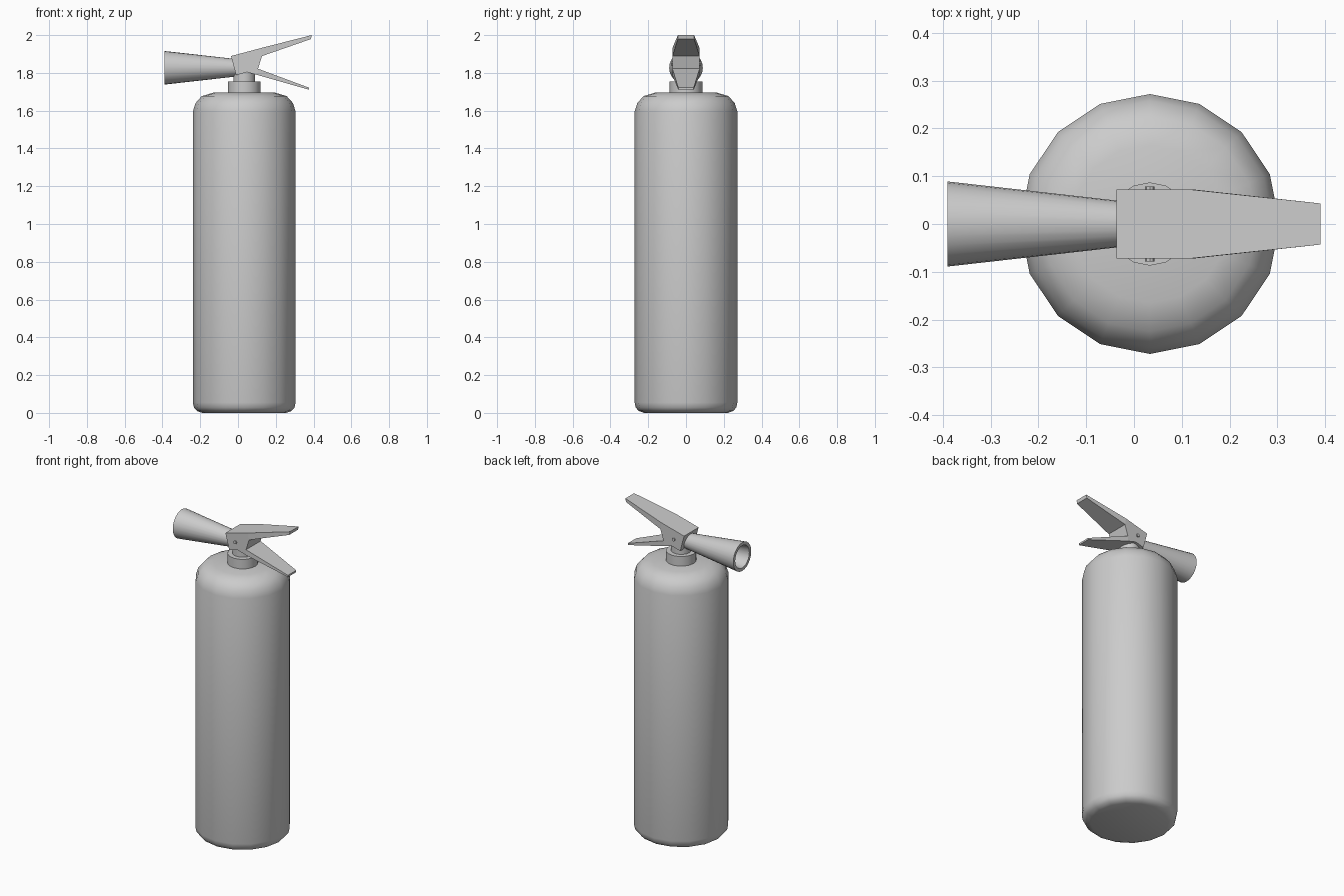
import bpy, bmesh, math
from mathutils import Matrix

cube = bpy.data.objects.get("Cube")
if cube:
    bpy.data.objects.remove(cube)

AXIS_X = 0.033      # centre line of the tank
NOZZLE_Z = 1.827

grey = bpy.data.materials.new("plain_grey")
grey.use_nodes = True
grey.diffuse_color = (0.6, 0.6, 0.6, 1)
grey.node_tree.nodes["Principled BSDF"].inputs["Base Color"].default_value = grey.diffuse_color


def finish(name, bm, smooth_angle=None):
    bmesh.ops.recalc_face_normals(bm, faces=bm.faces)
    mesh = bpy.data.meshes.new(name)
    bm.to_mesh(mesh)
    bm.free()
    mesh.materials.append(grey)
    obj = bpy.data.objects.new(name, mesh)
    bpy.context.collection.objects.link(obj)
    if smooth_angle:
        bpy.ops.object.select_all(action='DESELECT')
        obj.select_set(True)
        bpy.context.view_layer.objects.active = obj
        bpy.ops.object.shade_smooth_by_angle(angle=math.radians(smooth_angle))
    return obj


def lathe(name, profile, sides, matrix, smooth_angle):
    """Revolve (radius, height) points about z and cap both ends."""
    bm = bmesh.new()
    rings = []
    for r, h in profile:
        rings.append([bm.verts.new((r * math.cos(math.tau * i / sides),
                                    r * math.sin(math.tau * i / sides), h))
                      for i in range(sides)])
    for low, high in zip(rings, rings[1:]):
        for i in range(sides):
            j = (i + 1) % sides
            bm.faces.new((low[i], low[j], high[j], high[i]))
    bm.faces.new(rings[0])
    bm.faces.new(rings[-1])
    bm.transform(matrix)
    return finish(name, bm, smooth_angle)


upright = Matrix.Translation((AXIS_X, 0, 0))

# Tank with rounded shoulder and base
lathe("tank", [(0.222, 0), (0.25, 0.01), (0.266, 0.028), (0.272, 0.055),
               (0.272, 1.595), (0.258, 1.64), (0.225, 1.677), (0.165, 1.695)],
      16, upright, 40)

# Collar and neck
lathe("collar", [(0.087, 1.69), (0.087, 1.755)], 16, upright, 40)
lathe("neck", [(0.058, 1.75), (0.058, 1.825)], 16, upright, 40)

# Hollow flared nozzle pointing to the right
sideways = Matrix.Translation((0, 0, NOZZLE_Z)) @ Matrix.Rotation(-math.pi / 2, 4, 'Y')
lathe("nozzle", [(0.045, 0.0), (0.089, 0.39), (0.07, 0.39), (0.035, 0.1)],
      24, sideways, 40)

# Valve body with upper lever and lower handle: (x, z, half width)
outline = [(-0.037, 1.889, 0.072), (-0.01, 1.788, 0.072), (0.048, 1.804, 0.072),
           (0.106, 1.788, 0.072), (0.375, 1.711, 0.041), (0.375, 1.722, 0.041),
           (0.106, 1.822, 0.072), (0.127, 1.889, 0.072), (0.386, 1.979, 0.043),
           (0.39, 2.0, 0.043), (0.12, 1.931, 0.072)]
bm = bmesh.new()
front = [bm.verts.new((x, -w, z)) for x, z, w in outline]
back = [bm.verts.new((x, w, z)) for x, z, w in outline]
for side in (front, back):
    for piece in ((0, 1, 2, 3, 6, 7, 10), (3, 4, 5, 6), (7, 8, 9, 10)):
        bm.faces.new([side[i] for i in piece])
for i in range(len(outline)):
    j = (i + 1) % len(outline)
    bm.faces.new((front[i], front[j], back[j], back[i]))
finish("valve_levers", bm)

# Pivot pin through the valve body
across = Matrix.Translation((AXIS_X, 0, 1.85)) @ Matrix.Rotation(math.pi / 2, 4, 'X')
lathe("pivot_pin", [(0.01, -0.079), (0.01, 0.079)], 8, across, 40)
